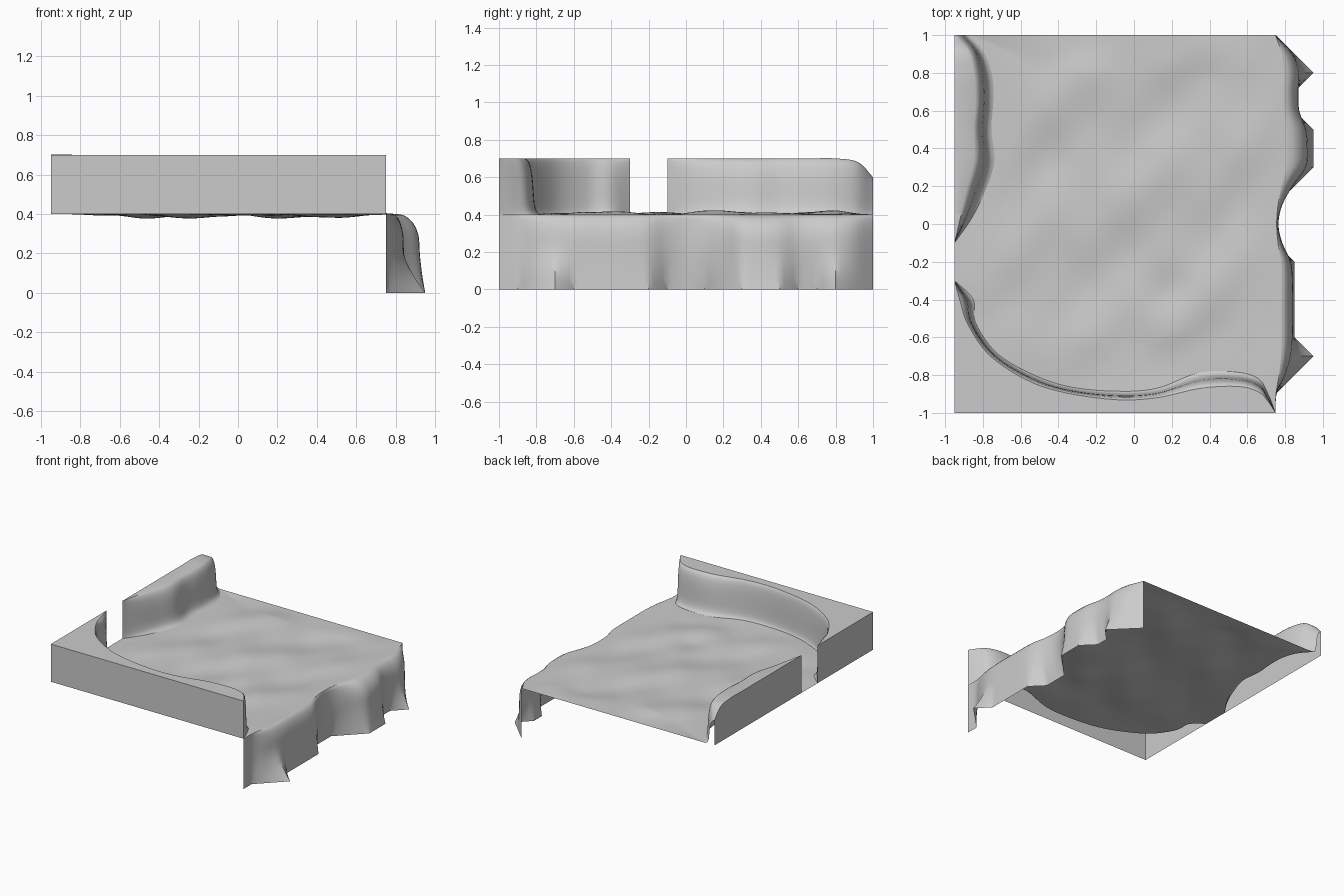
import bpy
from math import sin, pi, exp, radians
from mathutils import Vector

if "Cube" in bpy.data.objects:
    bpy.data.objects.remove(bpy.data.objects["Cube"])

FLOOR, TOP = 0.4, 0.7
LEFT, RIGHT = -0.95, 0.75


def sample(pts, t, smooth=True):
    """Point on a polyline or Catmull-Rom curve, t in 0..1."""
    pts = [Vector(p) for p in pts]
    n = len(pts) - 1
    i = min(int(t * n), n - 1)
    f = t * n - i
    b, c = pts[i], pts[i + 1]
    if not smooth:
        return b.lerp(c, f)
    a = pts[i - 1] if i else b * 2 - c
    d = pts[i + 2] if i + 2 <= n else c * 2 - b
    return 0.5 * (2 * b + (c - a) * f + (2 * a - 5 * b + 4 * c - d) * f * f
                  + (3 * b - a - 3 * c + d) * f ** 3)


def curve(pts, n, smooth=True):
    return [sample(pts, i / n, smooth) for i in range(n + 1)]


def make(name, verts, faces):
    me = bpy.data.meshes.new(name)
    me.from_pydata([tuple(v) for v in verts], [], faces)
    ob = bpy.data.objects.new(name, me)
    bpy.context.collection.objects.link(ob)
    bpy.context.view_layer.objects.active = ob
    ob.select_set(True)
    bpy.ops.object.shade_smooth_by_angle(angle=radians(40))
    ob.select_set(False)
    return ob


def grid_faces(rows, cols):
    return [(r * cols + c, r * cols + c + 1, (r + 1) * cols + c + 1, (r + 1) * cols + c)
            for r in range(rows - 1) for c in range(cols - 1)]


# S-shaped section of the rock walls: (sideways share, height share)
SECTION = [(0, 0), (0.22, 0.05), (0.38, 0.18), (0.46, 0.45), (0.55, 0.72), (0.74, 0.93), (1, 1)]
STEPS = 12


def rock_face(base, rim):
    """Loft base curve up to rim curve; returns verts row by row."""
    verts = []
    for s, h in curve(SECTION, STEPS):
        for b, r in zip(base, rim):
            xy = b.lerp(r, s)
            verts.append((xy.x, xy.y, b.z + (r.z - b.z) * h))
    return verts


def at(points, z):
    return [(x, y, z) for x, y in points]


# Plan curves
NU, NV, GAP = 66, 80, 8
front_base = curve(at([(-.95, -.3), (-.85, -.4), (-.84, -.52), (-.73, -.68), (-.55, -.79),
                       (-.35, -.86), (-.1, -.885), (.12, -.87), (.35, -.785), (.55, -.785),
                       (.66, -.82), (.71, -.9), (.75, -1)], FLOOR), NU)
front_rim = curve(at([(-.95, -.3), (-.92, -.41), (-.88, -.53), (-.77, -.69), (-.58, -.82),
                      (-.38, -.89), (-.1, -.93), (.12, -.92), (.35, -.87), (.55, -.86),
                      (.66, -.89), (.71, -.94), (.75, -1)], TOP), NU)
left_base = curve(at([(-.95, -.1), (-.86, .03), (-.79, .17), (-.74, .33), (-.755, .5),
                      (-.745, .65), (-.75, .78), (-.79, .9), (-.87, 1)], FLOOR), NV - GAP)
left_rim = curve([(-.95, -.1, .7), (-.92, .03, .7), (-.89, .17, .7), (-.85, .33, .7),
                  (-.85, .5, .7), (-.84, .65, .7), (-.85, .8, .7), (-.88, .92, .68),
                  (-.95, 1, .6)], NV - GAP)
gap = [Vector((LEFT, -0.3 + 0.2 * j / GAP, FLOOR)) for j in range(GAP)]
left_edge = gap + left_base

# Cliff, one value every 0.1 in y: lip (smooth) and foot (jagged)
lip_x = [.75, .755, .80, .83, .84, .84, .84, .84, .83, .785, .765,
         .785, .84, .91, .92, .91, .875, .87, .875, .84, .75]
foot_x = [.75, .75, .85, .95, .85, .85, .85, .85, .85, .75, .75,
          .75, .85, .95, .95, .95, .85, .85, .95, .85, .75]
ys = [-1 + 0.1 * i for i in range(21)]
edge = curve([(.75 + (x - .75) * .35, y, FLOOR) for x, y in zip(lip_x, ys)], NV)
lip = curve([(x, y, 0.25) for x, y in zip(lip_x, ys)], NV)
foot = curve([(x, y, 0) for x, y in zip(foot_x, ys)], NV, False)

# Cave floor: patch blended between its four edges, with gentle bumps
verts = []
p00, p10 = front_base[0], front_base[-1]
p01, p11 = left_edge[-1], edge[-1]
for j in range(NV + 1):
    v = j / NV
    for i in range(NU + 1):
        f = front_base[i]
        u = (f.x - LEFT) / (RIGHT - LEFT)
        back = p01.lerp(p11, u)
        p = (f * (1 - v) + back * v + left_edge[j] * (1 - u) + edge[j] * u
             - p00.lerp(p10, u) * (1 - v) - p01.lerp(p11, u) * v)
        fade = min(1, 6 * u, 6 * (1 - u), 8 * v, 8 * (1 - v))
        bump = (0.010 * sin(7 * p.x + 3 * p.y + 1) + 0.009 * sin(9 * p.y - 4 * p.x)
                + 0.005 * sin(15 * p.x + 2) * sin(13 * p.y))
        bump -= 0.02 * exp(-((p.x - .2) ** 2 + (p.y + .35) ** 2) / 0.015)
        verts.append((p.x, p.y, FLOOR + bump * max(0, fade)))
make("cave_floor", verts, grid_faces(NV + 1, NU + 1))

# Front wall: rock face, flat top and two flat outer sides
cols = NU + 1
verts = rock_face(front_base, front_rim)
faces = grid_faces(STEPS + 1, cols)
n = len(verts)
verts += [(LEFT, -1, TOP), (LEFT, -1, FLOOR), (LEFT, -.3, FLOOR), (RIGHT, -1, FLOOR)]
first, last = STEPS * cols, STEPS * cols + NU
faces += [tuple(range(last, first - 1, -1)) + (n,),
          (n, n + 1, n + 3, last), (first, n + 2, n + 1, n)]
make("front_wall", verts, faces)

# Left wall: rock face, top strip and flat outer side
cols = NV - GAP + 1
verts = rock_face(left_base, left_rim)
verts += [(LEFT, r.y, r.z) for r in left_rim]
verts += [(LEFT, r.y, FLOOR) for r in left_rim]
make("left_wall", verts, grid_faces(STEPS + 3, cols))

# Cliff: rounded lip dropping to the jagged foot
verts = []
for k in range(7):
    a = k / 6 * pi / 2
    for e, l in zip(edge, lip):
        verts.append((e.x + (l.x - e.x) * sin(a), e.y, 0.25 + 0.15 * sin(pi / 2 - a)))
for k in range(1, 7):
    s = k / 6
    for l, f in zip(lip, foot):
        verts.append((l.x + (f.x - l.x) * s ** 1.6, l.y, 0.25 * (1 - s)))
make("cliff", verts, grid_faces(13, NV + 1))
